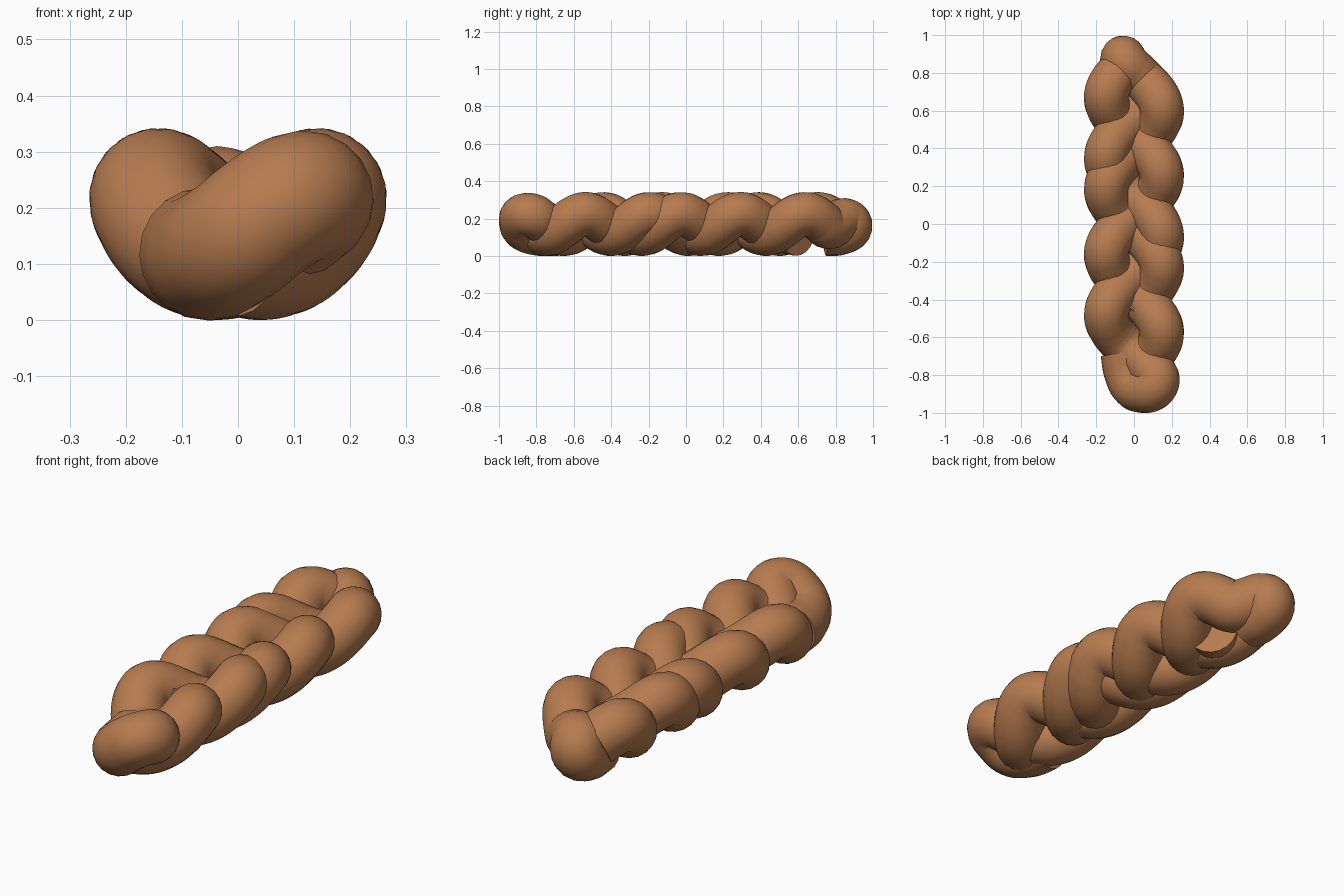
import bpy
from math import cos, pi
from mathutils import Vector

cube = bpy.data.objects.get("Cube")
if cube:
    bpy.data.objects.remove(cube)

RADIUS = 0.118
HALF = 0.415      # length between a strand's left and right swings
SWAY = 0.147

crust = bpy.data.materials.new("baked_crust")
crust.use_nodes = True
brown = (0.47, 0.2, 0.08, 1)
crust.diffuse_color = brown
crust.node_tree.nodes["Principled BSDF"].inputs["Base Color"].default_value = brown


def weave(peak, y_from, y_to):
    """Points of one strand whose outermost -x swing is at y = peak."""
    count = max(2, round(abs(y_to - y_from) / 0.045))
    points = []
    for i in range(count + 1):
        y = y_from + (y_to - y_from) * i / count
        a = (y - peak) * pi / HALF
        points.append((-SWAY * cos(a), y, 0.171 + 0.053 * cos(2 * (a - 0.27))))
    return points


def strand(name, points):
    """Round tube with smooth sides and flat ends along the points."""
    curve = bpy.data.curves.new(name, "CURVE")
    curve.dimensions = "3D"
    curve.bevel_depth = RADIUS
    curve.bevel_resolution = 8
    curve.resolution_u = 6
    curve.use_fill_caps = True
    spline = curve.splines.new("BEZIER")
    spline.bezier_points.add(len(points) - 1)
    for knot, p in zip(spline.bezier_points, points):
        knot.co = Vector(p)
        knot.handle_left_type = knot.handle_right_type = "AUTO"
    obj = bpy.data.objects.new(name, curve)
    bpy.context.collection.objects.link(obj)
    curve.materials.append(crust)
    bpy.ops.object.select_all(action="DESELECT")
    obj.select_set(True)
    bpy.context.view_layer.objects.active = obj
    bpy.ops.object.convert(target="MESH")
    bpy.ops.object.shade_smooth_by_angle(angle=pi / 4)


# Ends tucked back under the loaf
back_tuck = [(-0.05, 0.74, 0.118), (-0.06, 0.83, 0.125),
             (-0.058, 0.88, 0.16), (-0.045, 0.855, 0.19), (0.0, 0.81, 0.175)]
front_tuck = [(0.1, -0.87, 0.215), (0.05, -0.882, 0.185), (0.0, -0.865, 0.145),
              (-0.04, -0.79, 0.12), (-0.06, -0.68, 0.118)]

# Three woven strands
strand("first_strand", weave(0.67, 0.79, -0.78))
strand("second_strand", back_tuck + weave(0.185, 0.76, -0.48))
strand("third_strand", weave(0.35, 0.6, -0.82) + front_tuck)
